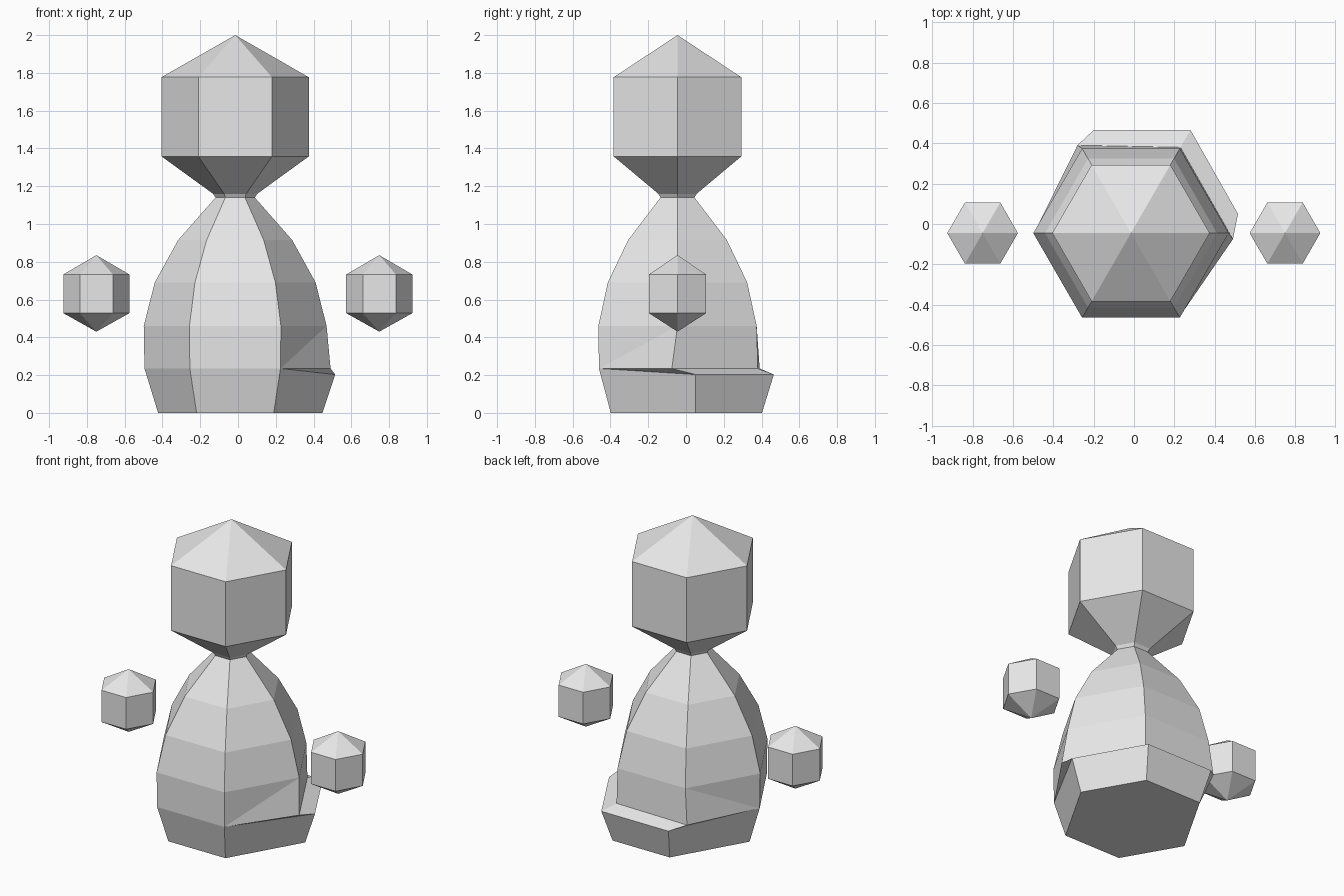
import bpy
import bmesh
from math import cos, sin, pi

cube = bpy.data.objects.get("Cube")
if cube:
    bpy.data.objects.remove(cube, do_unlink=True)

CX, CY = -0.015, -0.045  # shared axis of body and head

grey = bpy.data.materials.new("plain_grey")
grey.use_nodes = True
COLOUR = (0.8, 0.8, 0.8, 1)
grey.diffuse_color = COLOUR
grey.node_tree.nodes["Principled BSDF"].inputs["Base Color"].default_value = COLOUR


def ring(bm, x, y, z, r):
    """Six vertices; corner 0 points to +x, counter-clockwise."""
    return [bm.verts.new((x + r * cos(i * pi / 3), y + r * sin(i * pi / 3), z))
            for i in range(6)]


def bridge(bm, low, high, skip=()):
    for i in range(6):
        if i not in skip:
            j = (i + 1) % 6
            bm.faces.new((low[i], low[j], high[j], high[i]))


def cone(bm, base, x, y, z):
    tip = bm.verts.new((x, y, z))
    for i in range(6):
        bm.faces.new((base[i], base[(i + 1) % 6], tip))


def finish(bm, name):
    bmesh.ops.recalc_face_normals(bm, faces=bm.faces[:])
    mesh = bpy.data.meshes.new(name)
    bm.to_mesh(mesh)
    bm.free()
    mesh.materials.append(grey)
    obj = bpy.data.objects.new(name, mesh)
    bpy.context.collection.objects.link(obj)
    return obj


# Body: stacked hexagons, from the floor up to the neck
bm = bmesh.new()
sections = [(0, 0.408), (0.235, 0.48), (0.46, 0.484), (0.69, 0.426),
            (0.915, 0.302), (1.14, 0.104)]
rings = [ring(bm, CX, CY, z, r) for z, r in sections]
floor, ledge, waist = rings[:3]

# Back skirt: the lowest band is pulled out towards the back left
for v in floor[:3]:
    v.co.x += 0.054
    v.co.y += 0.094
ledge[0].co = (0.49, -0.075, 0.235)
ledge[1].co = (0.23, 0.38, 0.235)
ledge[2].co = (-0.28, 0.39, 0.235)
rim = [bm.verts.new(p) for p in
       ((0.515, 0.05, 0.203), (0.28, 0.465, 0.203), (-0.2, 0.465, 0.203))]
for i in (0, 1):
    bm.faces.new((floor[i], floor[i + 1], rim[i + 1], rim[i]))
    bm.faces.new((rim[i], rim[i + 1], ledge[i + 1], ledge[i]))
# Flanks where the skirt meets the round part, with a diagonal crease above
for out, near in ((0, 5), (2, 3)):
    bm.faces.new((floor[near], floor[out], rim[out], ledge[near]))
    bm.faces.new((ledge[near], rim[out], ledge[out]))
    bm.faces.new((ledge[near], ledge[out], waist[out]))
    bm.faces.new((ledge[near], waist[out], waist[near]))
bridge(bm, floor, ledge, skip=(0, 1, 2, 5))
bridge(bm, ledge, waist, skip=(2, 5))
for low, high in zip(rings[2:], rings[3:]):
    bridge(bm, low, high)
bm.faces.new(floor)

# Neck and head continue from the body
neck = ring(bm, CX, CY, 1.16, 0.117)
jaw = ring(bm, CX, CY, 1.358, 0.39)
brow = ring(bm, CX, CY, 1.777, 0.39)
for low, high in ((rings[-1], neck), (neck, jaw), (jaw, brow)):
    bridge(bm, low, high)
cone(bm, brow, CX, CY, 2.0)
finish(bm, "body_and_head")

# Floating hands: small hexagonal gems on both sides
for name, x in (("left_hand", 0.748), ("right_hand", -0.75)):
    bm = bmesh.new()
    low = ring(bm, x, CY, 0.528, 0.175)
    high = ring(bm, x, CY, 0.733, 0.175)
    bridge(bm, low, high)
    cone(bm, high, x, CY, 0.835)
    cone(bm, low, x, CY, 0.43)
    finish(bm, name)
